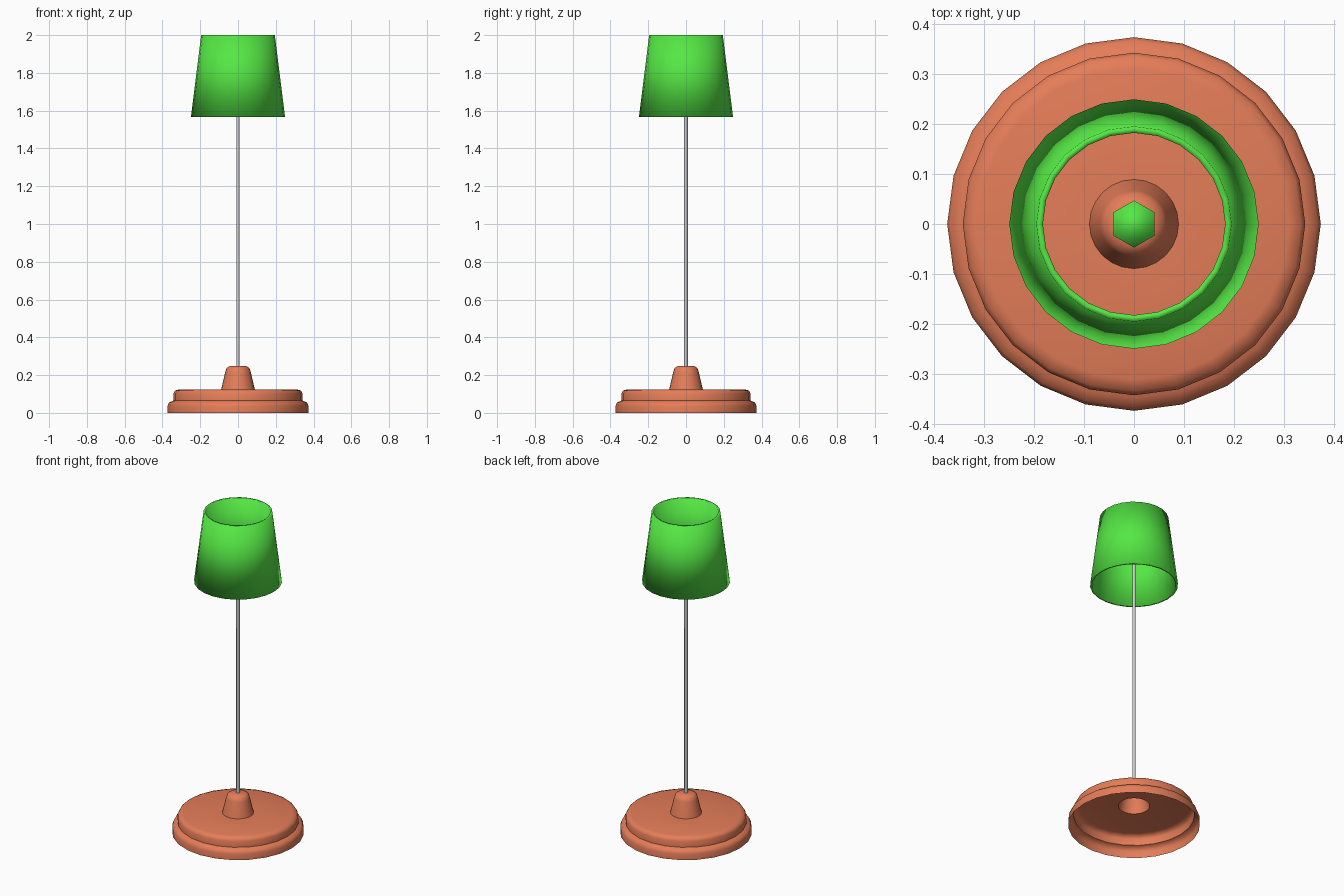
import bpy, math

if "Cube" in bpy.data.objects:
    bpy.data.objects.remove(bpy.data.objects["Cube"])


def material(name, rgb):
    m = bpy.data.materials.new(name)
    m.diffuse_color = (*rgb, 1)
    m.use_nodes = True
    m.node_tree.nodes["Principled BSDF"].inputs["Base Color"].default_value = m.diffuse_color
    return m


def lathe(name, profile, sides, mat=None, closed=False, cap=False, angle=None, turn=0.0):
    """Revolve (radius, z) points around z; profile runs bottom to top on the outside."""
    n = len(profile)
    verts = [(r * math.cos(turn + math.tau * i / sides), r * math.sin(turn + math.tau * i / sides), z)
             for r, z in profile for i in range(sides)]
    faces = []
    for j in range(n if closed else n - 1):
        a, b = j * sides, ((j + 1) % n) * sides
        for i in range(sides):
            k = (i + 1) % sides
            faces.append((a + i, a + k, b + k, b + i))
    if cap in ("top", "both"):
        faces.append(tuple(range((n - 1) * sides, n * sides)))
    if cap == "both":
        faces.append(tuple(reversed(range(sides))))
    mesh = bpy.data.meshes.new(name)
    mesh.from_pydata(verts, [], faces)
    obj = bpy.data.objects.new(name, mesh)
    bpy.context.collection.objects.link(obj)
    if mat:
        mesh.materials.append(mat)
    mesh.shade_smooth()
    if angle is not None:
        bpy.ops.object.select_all(action='DESELECT')
        obj.select_set(True)
        bpy.context.view_layer.objects.active = obj
        bpy.ops.object.shade_smooth_by_angle(angle=math.radians(angle))
    return obj


orange = material("terracotta", (0.78, 0.205, 0.098))
green = material("shade_green", (0.09, 0.80, 0.058))

# Hollow two-tier foot with the raised socket, open underneath
lathe("base", [(0.373, 0), (0.373, 0.037), (0.366, 0.055), (0.347, 0.063), (0.342, 0.065),
               (0.342, 0.103), (0.334, 0.118), (0.31, 0.125), (0.089, 0.125),
               (0.067, 0.218), (0.06, 0.238), (0.042, 0.249)],
      24, orange, cap="top", angle=50)

# Thin pole from the socket up into the shade
lathe("pole", [(0.01, 0.249), (0.01, 1.75)], 6, cap="both", angle=65, turn=math.pi / 6)

# Six-sided bulb on the pole, hidden inside the shade
lathe("bulb", [(0.047, 1.74), (0.047, 1.84)], 6, green, cap="both", turn=math.pi / 6)

# Tapered shade with wall thickness, open at both ends, fully smooth
lathe("shade", [(0.249, 1.567), (0.195, 2.0), (0.182, 2.0), (0.237, 1.567)],
      24, green, closed=True)
